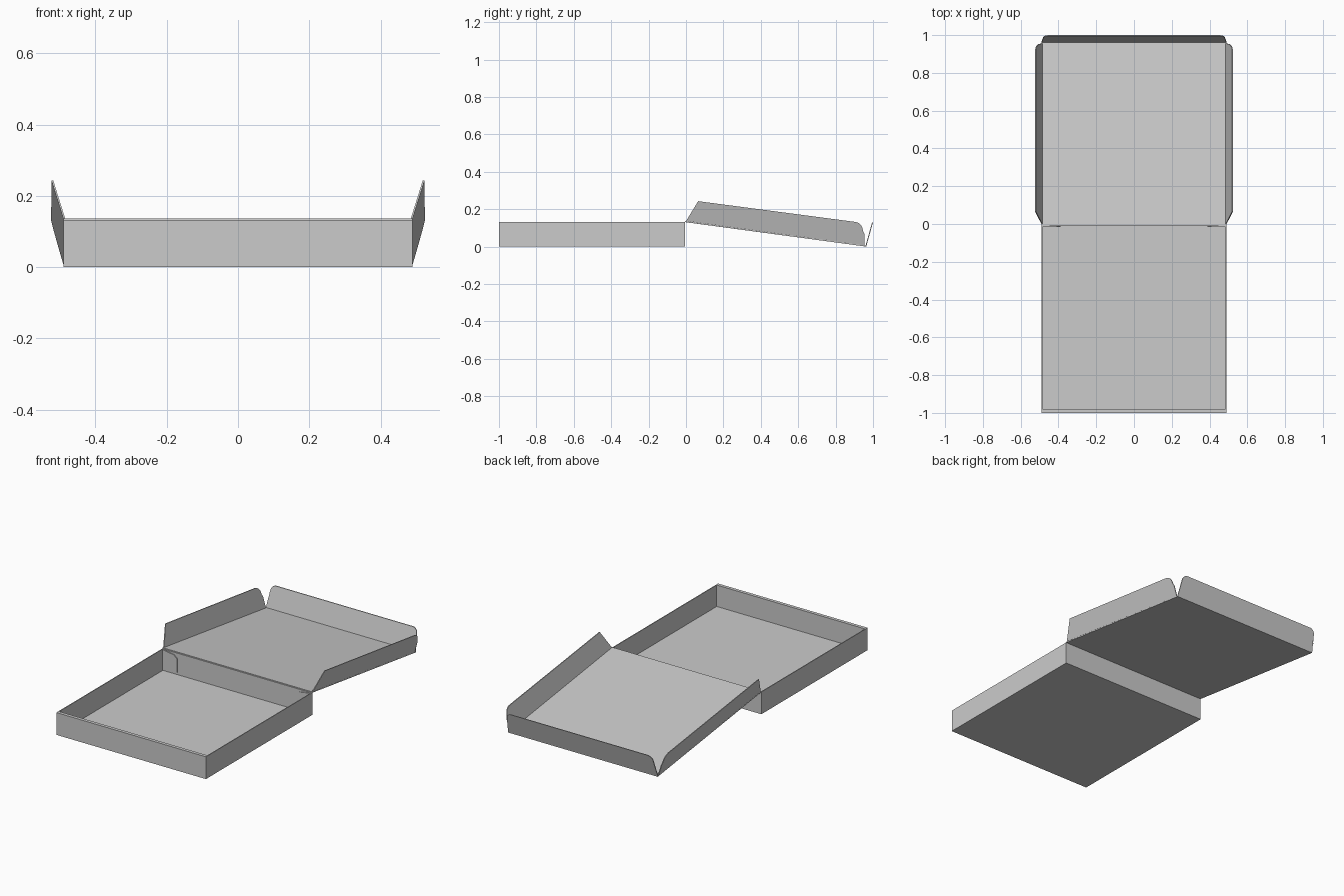
import bpy, bmesh, math
from mathutils import Vector

if "Cube" in bpy.data.objects:
    bpy.data.objects.remove(bpy.data.objects["Cube"])

T = 0.005          # card thickness
W = 0.49           # half width
H = 0.132          # tray height


def panel(name, pts, offset):
    """Flat card sheet: outline polygon extruded by an offset vector."""
    bm = bmesh.new()
    face = bm.faces.new([bm.verts.new(p) for p in pts])
    ext = bmesh.ops.extrude_face_region(bm, geom=[face])
    moved = [g for g in ext["geom"] if isinstance(g, bmesh.types.BMVert)]
    bmesh.ops.translate(bm, verts=moved, vec=Vector(offset))
    bmesh.ops.recalc_face_normals(bm, faces=bm.faces)
    me = bpy.data.meshes.new(name)
    bm.to_mesh(me)
    bm.free()
    ob = bpy.data.objects.new(name, me)
    bpy.context.collection.objects.link(ob)
    return ob


def mirror_x(ob):
    ob.modifiers.new("mirror", "MIRROR").use_axis[0] = True


def corner(cx, cy, r, a0, a1, n=5):
    """Points of a rounded corner."""
    return [(cx + r * math.cos(math.radians(a0 + (a1 - a0) * i / n)),
             cy + r * math.sin(math.radians(a0 + (a1 - a0) * i / n))) for i in range(n + 1)]


def wall(name, y, h=H, z=0, t=T):
    return panel(name, [(-W, y, z), (W, y, z), (W, y, h), (-W, y, h)], (0, t, 0))


# Tray: floor, front double wall, back wall, side walls
YF, YB = -1.0, -0.005
panel("tray_floor", [(-W, YF, 0), (W, YF, 0), (W, YB, 0), (-W, YB, 0)], (0, 0, T))
wall("front_wall_outer", YF)
wall("front_wall_inner", YF + 0.015)
panel("front_wall_fold", [(-W, YF, H - T), (W, YF, H - T), (W, YF + 0.02, H - T),
                          (-W, YF + 0.02, H - T)], (0, 0, T))
wall("back_wall", YB - T)
mirror_x(panel("side_wall", [(W, YF, 0), (W, YB - T, 0), (W, YB - T, H), (W, YF, H)], (-T, 0, 0)))

# Tucked corner tabs behind the back wall
mirror_x(panel("back_corner_tab", [(W - T, YB - T, 0.01), (W - 0.1, YB - T, 0.018),
                                   (W - 0.1, YB - T, 0.1), (W - 0.08, YB - T, 0.118),
                                   (W - T, YB - T, H - 0.002)], (0, -T, 0)))

# Lid: hinged sheet sloping down to the back
Z0, Z1, YL = 0.136, 0.005, 0.965
slope = (Z1 - Z0) / YL
up = Vector((0, -slope, 1)).normalized() * T
panel("lid_panel", [(-W, YB, Z0), (W, YB, Z0), (W, YL, Z1), (-W, YL, Z1)], -up)


# Lid side flaps, leaning outward
def flap_point(y, z):
    h = z - (Z0 + slope * y)
    return (W + 0.29 * h, y, z)


outline = ([(0, Z0), (0.955, Z0 + slope * 0.955), (0.953, 0.07)]
           + corner(0.898, 0.085, 0.048, 0, 75) + [(0.065, 0.243)])
mirror_x(panel("lid_side_flap", [flap_point(*p) for p in outline], (-T, 0, 0)))

# Lid end flap, leaning back, with rounded upper corners
right = [(W, 0), (0.482, 0.07)] + corner(0.447, 0.092, 0.033, 0, 90)
shape = right + [(-x, h) for x, h in reversed(right)]
panel("lid_end_flap", [(x, YL + 0.28 * h, Z1 + h) for x, h in shape], (0, -T, 0))
